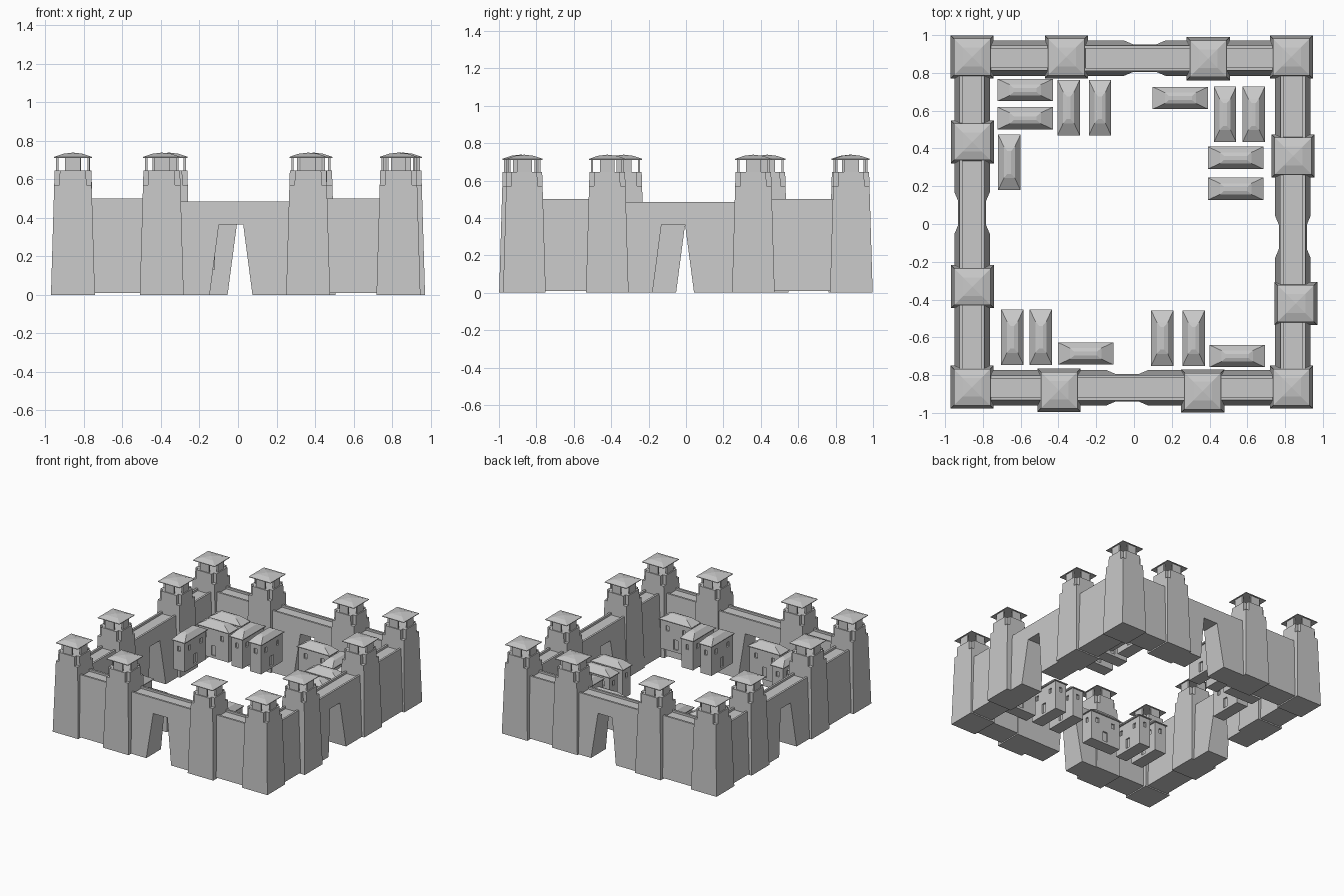
import bpy, bmesh

if "Cube" in bpy.data.objects:
    bpy.data.objects.remove(bpy.data.objects["Cube"])

stone = bpy.data.materials.new("stone_grey")
stone.diffuse_color = (0.58, 0.58, 0.58, 1)
stone.use_nodes = True
stone.node_tree.nodes["Principled BSDF"].inputs["Base Color"].default_value = stone.diffuse_color


def finish(bm, name):
    bmesh.ops.recalc_face_normals(bm, faces=bm.faces)
    me = bpy.data.meshes.new(name)
    bm.to_mesh(me)
    bm.free()
    me.materials.clear()
    me.materials.append(stone)
    ob = bpy.data.objects.new(name, me)
    bpy.context.collection.objects.link(ob)
    return ob


def loft(bm, rings, cx=0, cy=0):
    """Stack of rectangles (half x, half y, z), capped at both ends."""
    prev = None
    for hx, hy, z in rings:
        cur = [bm.verts.new((cx + sx * hx, cy + sy * hy, z))
               for sx, sy in ((-1, -1), (1, -1), (1, 1), (-1, 1))]
        if prev:
            for i in range(4):
                j = (i + 1) % 4
                bm.faces.new((prev[i], prev[j], cur[j], cur[i]))
        else:
            bm.faces.new(cur[::-1])
        prev = cur
    bm.faces.new(prev)


# ---- towers: battered shaft with notched top, hollow lookout of four panels, curved roof
def tower_mesh():
    bm = bmesh.new()
    loft(bm, [(0.114, 0.114, 0), (0.0972, 0.0972, 0.57)])
    loft(bm, [(0.0972, 0.07, 0.57), (0.095, 0.068, 0.645)])
    loft(bm, [(0.07, 0.0972, 0.57), (0.068, 0.095, 0.645)])
    for s in (-1, 1):
        loft(bm, [(0.006, 0.04, 0.645), (0.006, 0.04, 0.714)], s * 0.081, 0)
        loft(bm, [(0.04, 0.006, 0.645), (0.04, 0.006, 0.714)], 0, s * 0.081)
    loft(bm, [(0.097, 0.097, 0.711), (0.097, 0.097, 0.716), (0.05, 0.05, 0.732),
              (0.002, 0.002, 0.738)])
    return finish(bm, "tower")


def copies(first, name, places, z=0):
    for i, (x, y, rot) in enumerate(places):
        ob = first if i == 0 else bpy.data.objects.new(name, first.data)
        if i:
            bpy.context.collection.objects.link(ob)
        ob.location = (x, y, z)
        ob.rotation_euler = (0, 0, rot)


L, R, F, B = -0.857, 0.833, -0.864, 0.884
corners = [(L, F), (R, F), (L, B), (R, B)]
mids = [(-0.358, 0.884), (0.393, 0.875), (-0.396, -0.88), (0.364, -0.885),
        (-0.856, 0.435), (-0.856, -0.332), (0.842, 0.36), (0.857, -0.421)]
copies(tower_mesh(), "tower", [(x, y, 0) for x, y in corners + mids])


# ---- walls: battered, with a walkway between low parapets
def wall(name, axis, v0, u0, u1, top, gate=None):
    bm = bmesh.new()
    deck, z0 = top - 0.018, 0.0 if gate is not None else 0.01

    def put(u, v, z):
        return bm.verts.new((u, v, z) if axis == "x" else (v, u, z))

    def slab(profile, inner, outer):
        a = [put(u, v0 + inner(z), z) for u, z in profile]
        b = [put(u, v0 + outer(z), z) for u, z in profile]
        bm.faces.new(a)
        bm.faces.new(b[::-1])
        for i in range(len(a)):
            j = (i + 1) % len(a)
            bm.faces.new((a[i], b[i], b[j], a[j]))

    def half(z):
        return 0.094 - 0.056 * z

    # outline seen from the side, with the tapered gateway notched out
    foot = [(u0, z0)]
    if gate is not None:
        foot += [(gate - 0.111, 0), (gate - 0.063, 0.365), (gate + 0.063, 0.365), (gate + 0.111, 0)]
    slab(foot + [(u1, z0), (u1, deck), (u0, deck)], lambda z: -half(z), half)
    rail = [(u0, deck), (u1, deck), (u1, top), (u0, top)]
    for s in (-1, 1):
        slab(rail, lambda z: s * (half(z) - 0.016), lambda z: s * half(z))
    finish(bm, name)


# name, axis, wall centre, corner, tower, tower, corner, gate centre
for side, axis, v, a, b, c, d, g in (
        ("front", "x", -0.867, L, -0.396, 0.364, R, -0.036),
        ("back", "x", 0.878, L, -0.358, 0.393, R, 0.057),
        ("left", "y", -0.857, F, -0.332, 0.435, B, 0.058),
        ("right", "y", 0.841, F, -0.421, 0.36, B, -0.068)):
    wall(side + "_wall_a", axis, v, a, b, 0.50)
    wall(side + "_gate_wall", axis, v, b, c, 0.485, g)
    wall(side + "_wall_b", axis, v, c, d, 0.50)


# ---- houses: plain block with cut windows and doors, two-slope hipped roof
def house_mesh():
    bm = bmesh.new()
    loft(bm, [(0.136, 0.05, 0), (0.136, 0.05, 0.24)])
    body = finish(bm, "house")
    bm = bmesh.new()
    for s in (-1, 1):
        for x in (-0.075, 0.075):
            loft(bm, [(0.014, 0.012, 0.155), (0.014, 0.012, 0.195)], x, s * 0.05)
        loft(bm, [(0.02, 0.012, 0.02), (0.02, 0.012, 0.1)], 0, s * 0.05)
        loft(bm, [(0.012, 0.012, 0.155), (0.012, 0.012, 0.195)], s * 0.136, 0)
    cutter = finish(bm, "opening_cutter")
    cutter.hide_render = True
    mod = body.modifiers.new("openings", "BOOLEAN")
    mod.object, mod.operation, mod.solver = cutter, "DIFFERENCE", "EXACT"
    dg = bpy.context.evaluated_depsgraph_get()
    cut = bpy.data.meshes.new_from_object(body.evaluated_get(dg))
    bpy.data.objects.remove(cutter)
    bpy.data.objects.remove(body)
    bm = bmesh.new()
    bm.from_mesh(cut)
    loft(bm, [(0.147, 0.059, 0.234), (0.147, 0.059, 0.24), (0.083, 0.029, 0.277),
              (0.06, 0.01, 0.284)])
    for f in bm.faces:
        f.material_index = 0
    return finish(bm, "house")


Q = 1.570796
houses = [(-0.576, 0.709, 0), (-0.576, 0.56, 0), (-0.346, 0.616, Q), (-0.18, 0.616, Q),
          (-0.660, 0.326, Q), (0.246, 0.667, 0), (0.482, 0.58, Q), (0.634, 0.58, Q),
          (0.538, 0.35, 0), (0.538, 0.186, 0), (-0.644, -0.599, Q), (-0.493, -0.599, Q),
          (-0.256, -0.686, 0), (0.150, -0.604, Q), (0.316, -0.604, Q), (0.546, -0.699, 0)]
copies(house_mesh(), "house", houses, 0.13)
